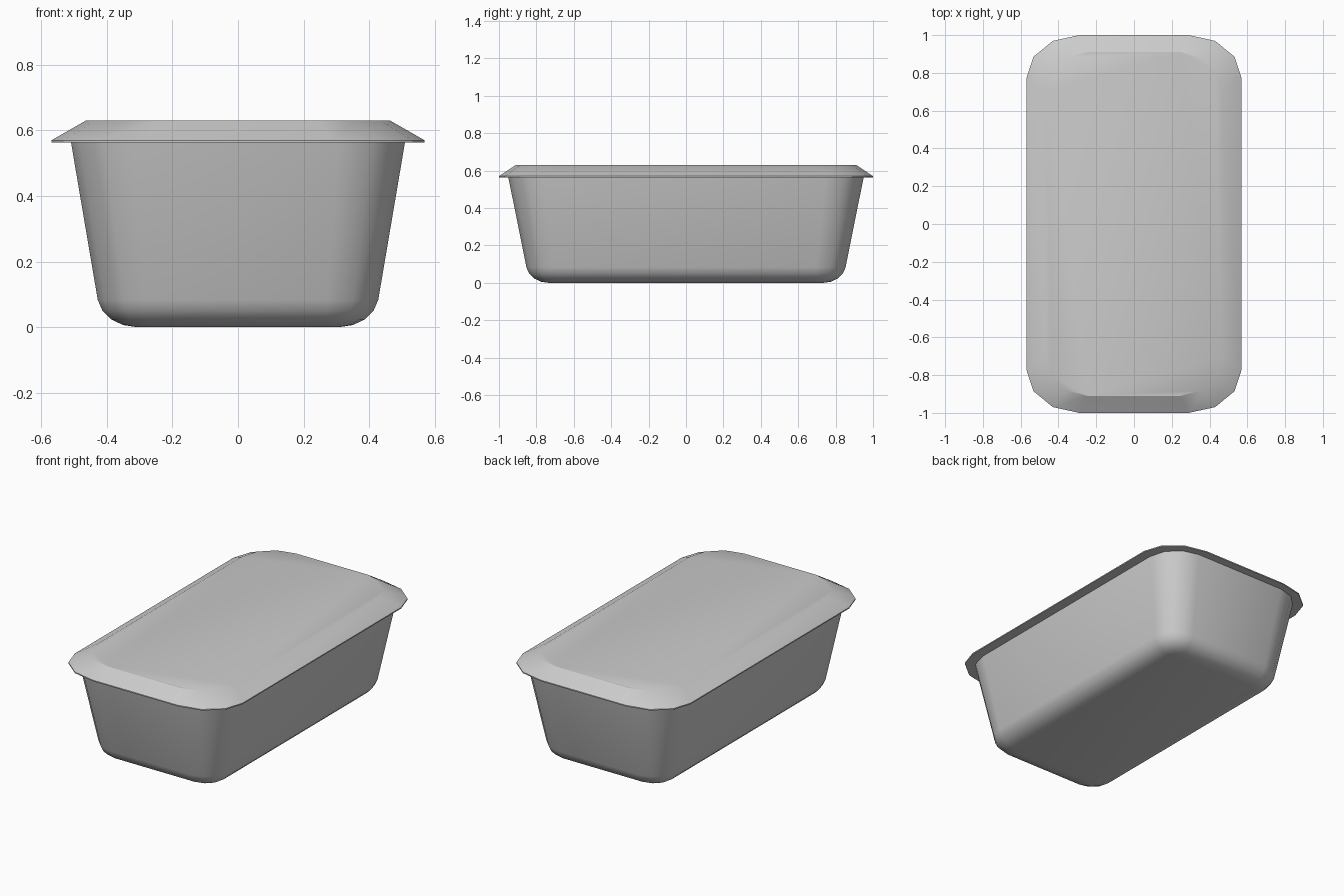
import bpy, bmesh, math

cube = bpy.data.objects.get("Cube")
if cube:
    bpy.data.objects.remove(cube, do_unlink=True)

grey = bpy.data.materials.new("light_grey")
grey.use_nodes = True
colour = (0.6, 0.6, 0.6, 1)
grey.diffuse_color = colour
grey.node_tree.nodes["Principled BSDF"].inputs["Base Color"].default_value = colour


def rounded_ring(hx, hy, rx, ry, steps=3):
    """Counter-clockwise outline of a rounded rectangle."""
    points = []
    for quarter, (sx, sy) in enumerate([(1, 1), (-1, 1), (-1, -1), (1, -1)]):
        for i in range(steps + 1):
            a = math.pi / 2 * (quarter + i / steps)
            points.append((sx * (hx - rx) + rx * math.cos(a),
                           sy * (hy - ry) + ry * math.sin(a)))
    return points


def loft(name, sections, smooth_angle):
    """Skin rounded rectangles (z, half x, half y, radius x, radius y), capped."""
    bm = bmesh.new()
    rings = [[bm.verts.new((x, y, z)) for x, y in rounded_ring(*size)]
             for z, *size in sections]
    for low, high in zip(rings, rings[1:]):
        for i in range(len(low)):
            j = (i + 1) % len(low)
            bm.faces.new((low[i], low[j], high[j], high[i]))
    bm.faces.new(rings[0][::-1])
    bm.faces.new(rings[-1])
    mesh = bpy.data.meshes.new(name)
    bm.to_mesh(mesh)
    bm.free()
    mesh.materials.append(grey)
    obj = bpy.data.objects.new(name, mesh)
    bpy.context.collection.objects.link(obj)
    bpy.ops.object.select_all(action="DESELECT")
    obj.select_set(True)
    bpy.context.view_layer.objects.active = obj
    bpy.ops.object.shade_smooth_by_angle(angle=math.radians(smooth_angle))
    return obj


# Tapered tub with a rounded bottom edge
bottom = []
for i in range(5):
    a = math.radians(20 * i)
    out = 0.12 * math.sin(a)
    bottom.append((0.1 * (1 - math.cos(a)), 0.31 + out, 0.735 + out,
                   0.04 + out, 0.04 + out))
loft("container_body", bottom + [(0.565, 0.51, 0.95, 0.2, 0.2)], 45)

# Lid with a thin rim and sloping border
loft("lid", [(0.563, 0.57, 1.0, 0.28, 0.23),
             (0.57, 0.57, 1.0, 0.28, 0.23),
             (0.63, 0.465, 0.91, 0.22, 0.21)], 29)
